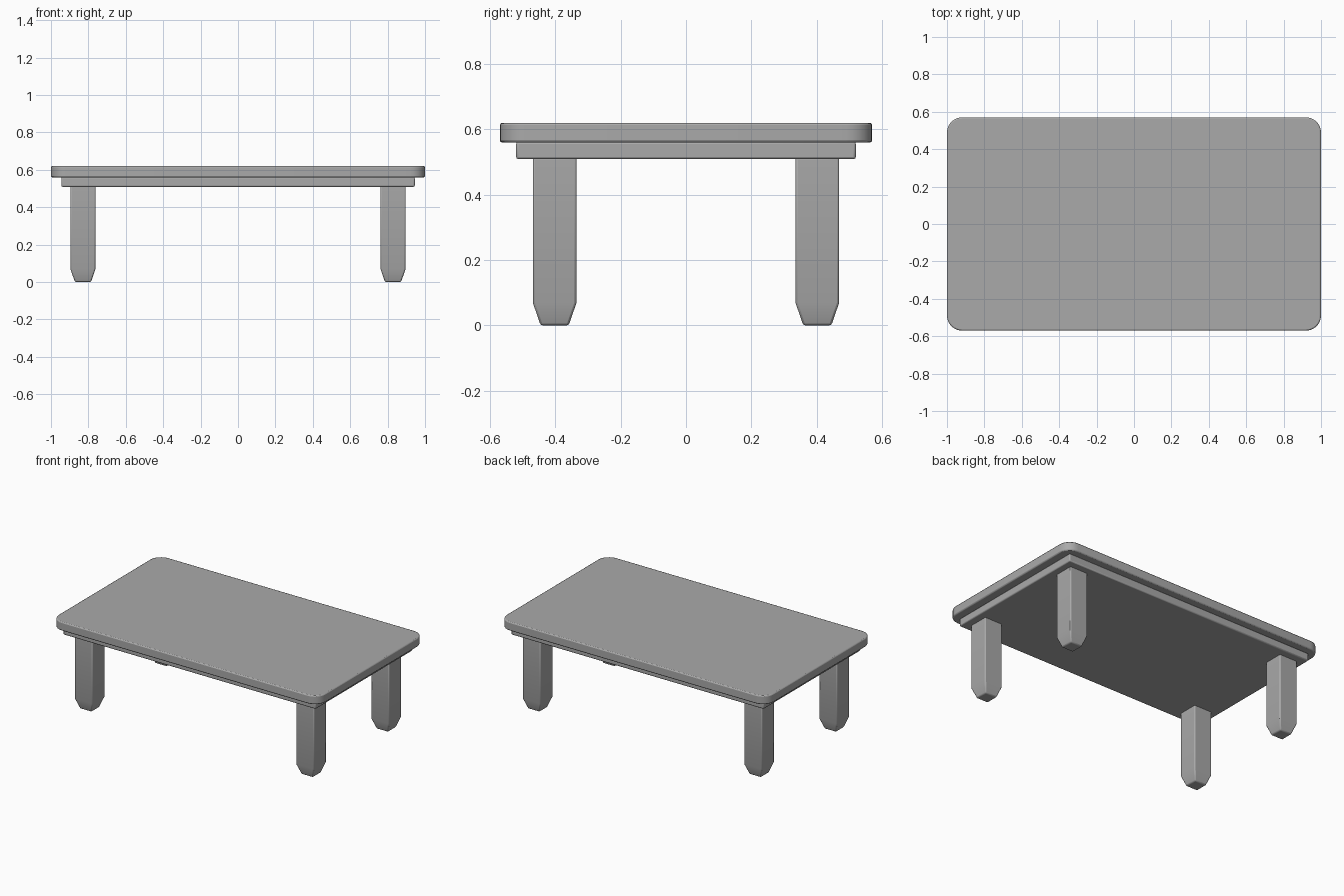
import bpy
import bmesh

default = bpy.data.objects.get("Cube")
if default:
    bpy.data.objects.remove(default)

# One grey finish for the whole table
grey = bpy.data.materials.new("plain grey")
grey.use_nodes = True
colour = (0.4, 0.4, 0.4, 1)
grey.diffuse_color = colour
grey.node_tree.nodes["Principled BSDF"].inputs["Base Color"].default_value = colour


def block(name, size, centre, corner=0, taper=None, edge=0.007):
    """Box with optional rounded upright corners, tapered foot and softened edges."""
    bm = bmesh.new()
    bmesh.ops.create_cube(bm, size=1)
    bmesh.ops.scale(bm, vec=size, verts=bm.verts)
    if corner:
        upright = [e for e in bm.edges if abs(e.verts[0].co.z - e.verts[1].co.z) > 0.01]
        bmesh.ops.bevel(bm, geom=upright, offset=corner, segments=6,
                        profile=0.5, affect='EDGES')
    if taper:
        height, ratio = taper
        bottom = -size[2] / 2
        bmesh.ops.bisect_plane(bm, geom=bm.verts[:] + bm.edges[:] + bm.faces[:],
                               plane_co=(0, 0, bottom + height), plane_no=(0, 0, 1))
        for v in bm.verts:
            if v.co.z < bottom + 0.001:
                v.co.x *= ratio
                v.co.y *= ratio
    mesh = bpy.data.meshes.new(name)
    bm.to_mesh(mesh)
    bm.free()
    obj = bpy.data.objects.new(name, mesh)
    obj.location = centre
    mesh.materials.append(grey)
    bpy.context.collection.objects.link(obj)

    soften = obj.modifiers.new("soft edges", 'BEVEL')
    soften.width = edge
    soften.segments = 2
    soften.limit_method = 'ANGLE'
    soften.angle_limit = 0.35
    bpy.ops.object.select_all(action='DESELECT')
    obj.select_set(True)
    bpy.context.view_layer.objects.active = obj
    bpy.ops.object.shade_smooth_by_angle(angle=0.6)
    return obj


# Rounded top and the thinner slab below it
block("table_top", (2, 1.14, 0.06), (0, 0, 0.59), corner=0.08)
block("under_frame", (1.89, 1.04, 0.053), (0, 0, 0.5355))

# Four square legs with tapered feet
for side, x in (("left", 0.829), ("right", -0.829)):
    for end, y in (("front", -0.402), ("back", 0.402)):
        block(f"{end}_{side}_leg", (0.134, 0.134, 0.515), (x, y, 0.2575),
              taper=(0.07, 0.64))
